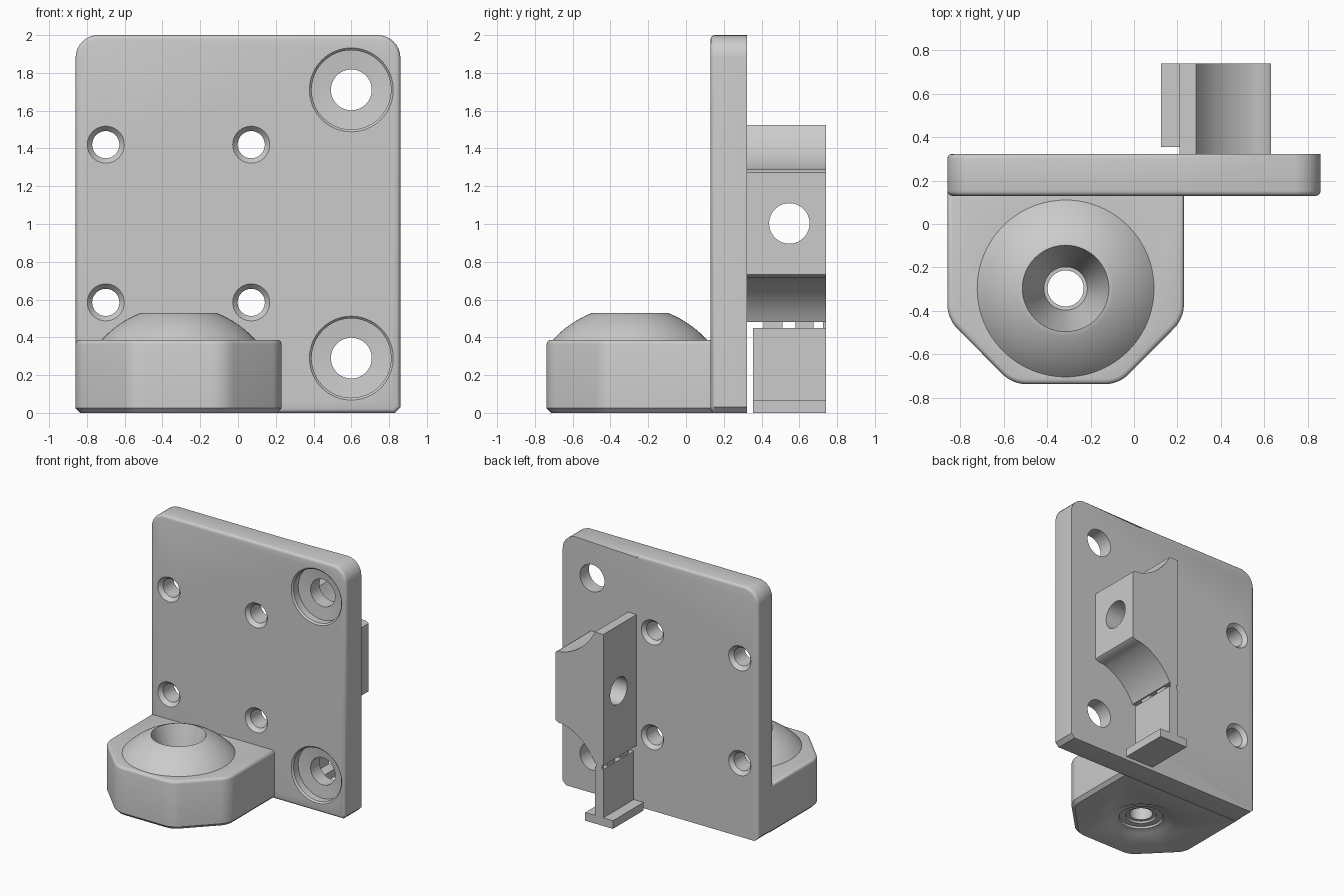
import bpy, bmesh, math
from mathutils import Vector, Matrix

if "Cube" in bpy.data.objects:
    bpy.data.objects.remove(bpy.data.objects["Cube"])

grey = bpy.data.materials.new("light_grey")
grey.use_nodes = True
colour = (0.6, 0.6, 0.6, 1)
grey.diffuse_color = colour
grey.node_tree.nodes["Principled BSDF"].inputs["Base Color"].default_value = colour


def finish(bm, name):
    bmesh.ops.recalc_face_normals(bm, faces=bm.faces)
    mesh = bpy.data.meshes.new(name)
    bm.to_mesh(mesh)
    bm.free()
    ob = bpy.data.objects.new(name, mesh)
    bpy.context.collection.objects.link(ob)
    mesh.materials.append(grey)
    return ob


def fillet(corners, steps=8):
    """Outline from (x, y, radius) corners, rounding those with a radius."""
    out = []
    for i, (x, y, r) in enumerate(corners):
        p = Vector((x, y, 0))
        if not r:
            out.append((x, y))
            continue
        a = (Vector((*corners[i - 1][:2], 0)) - p).normalized()
        b = (Vector((*corners[(i + 1) % len(corners)][:2], 0)) - p).normalized()
        half = a.angle(b) / 2
        centre = p + (a + b).normalized() * r / math.sin(half)
        t = r / math.tan(half)
        start = (p + a * t - centre).normalized()
        end = (p + b * t - centre).normalized()
        for k in range(steps + 1):
            q = centre + start.slerp(end, k / steps).normalized() * r
            out.append((q.x, q.y))
    return out


def prism(name, outline, lo, hi, upright=False, bevels=()):
    """Extrude an outline along z, or along y when upright."""
    bm = bmesh.new()
    place = (lambda u, v, w: (u, w, v)) if upright else (lambda u, v, w: (u, v, w))
    face = bm.faces.new([bm.verts.new(place(u, v, lo)) for u, v in outline])
    ext = bmesh.ops.extrude_face_region(bm, geom=[face])
    move = Vector(place(0, 0, hi - lo))
    bmesh.ops.translate(bm, vec=move, verts=[g for g in ext["geom"] if isinstance(g, bmesh.types.BMVert)])
    bmesh.ops.recalc_face_normals(bm, faces=bm.faces)
    for test, size, segments in bevels:
        edges = [e for e in bm.edges if all(test(v.co) for v in e.verts)]
        bmesh.ops.bevel(bm, geom=edges, offset=size, segments=segments, profile=0.5, affect='EDGES')
    return finish(bm, name)


def lathe(name, profile, origin, axis="Z", steps=64):
    """Spin a (radius, height) profile into a closed solid."""
    bm = bmesh.new()
    rings = [[bm.verts.new((r * math.cos(k * math.tau / steps), r * math.sin(k * math.tau / steps), h))
              for k in range(steps)] for r, h in profile]
    for low, high in zip(rings, rings[1:]):
        for k in range(steps):
            n = (k + 1) % steps
            bm.faces.new((low[k], low[n], high[n], high[k]))
    bm.faces.new(rings[0])
    bm.faces.new(rings[-1])
    turn = {"Z": Matrix.Identity(3), "Y": Matrix.Rotation(-math.pi / 2, 3, 'X'),
            "X": Matrix.Rotation(math.pi / 2, 3, 'Y')}[axis]
    bmesh.ops.transform(bm, matrix=Matrix.Translation(origin) @ turn.to_4x4(), verts=bm.verts)
    return finish(bm, name)


def combine(ob, other, operation):
    mod = ob.modifiers.new(operation, 'BOOLEAN')
    mod.operation, mod.object, mod.solver = operation, other, 'EXACT'
    bpy.ops.object.select_all(action='DESELECT')
    bpy.context.view_layer.objects.active = ob
    ob.select_set(True)
    bpy.ops.object.modifier_apply(modifier=mod.name)
    bpy.data.objects.remove(other)


# Upright mounting plate with softened front rim and partly softened back rim
front, back = 0.13, 0.323
plate_outline = fillet([(-0.83, 0, 0), (0.83, 0, 0), (0.86, 0.03, 0), (0.86, 2, 0.12),
                        (0.2, 2, 0), (-0.86, 2, 0.12), (-0.86, 0.03, 0)])
plate = prism("mounting_plate", plate_outline, front, back, True, [
    (lambda c: c.y < front + 0.001, 0.022, 3),
    (lambda c: c.y > back - 0.001 and c.x < 0.201 and c.z > 0.02, 0.022, 3)])

# Counterbored bolt holes
for z in (0.29, 1.71):
    bore = [(0.222, -0.01), (0.222, 0), (0.21, 0.012), (0.21, 0.07), (0.108, 0.08), (0.108, 0.3)]
    combine(plate, lathe("bolt_cutter", bore, (0.6, front, z), "Y"), 'DIFFERENCE')

# Small screw holes, countersunk on both sides
t = back - front
for x in (-0.7, 0.07):
    for z in (0.585, 1.42):
        bore = [(0.108, -0.01), (0.098, 0), (0.072, 0.03), (0.072, t - 0.03), (0.098, t), (0.108, t + 0.01)]
        combine(plate, lathe("screw_cutter", bore, (x, front, z), "Y", 40), 'DIFFERENCE')

# Forward arm with clipped corners
mid, depth = -0.315, -0.297
top = 0.387
arm_outline = fillet([(-0.86, 0.17, 0), (-0.86, -0.435, 0.16), (-0.56, -0.738, 0.16),
                      (-0.07, -0.738, 0.16), (0.23, -0.435, 0.16), (0.23, 0.17, 0)])
arm = prism("arm", arm_outline, 0, top, False, [
    (lambda c: c.z < 0.001, 0.025, 1),
    (lambda c: c.z > top - 0.001, 0.022, 3)])

# Domed boss on the arm, then the flared bore through both
radius, low = 0.551, 0.016
dome = [(0.41, 0.36)]
for k in range(11):
    r = 0.41 - 0.21 * k / 10
    dome.append((r, low + math.sqrt(radius ** 2 - r ** 2)))
combine(arm, lathe("domed_boss", dome, (mid, depth, 0), "Z", 96), 'UNION')
flare = [(0.265, -0.01), (0.255, 0), (0.21, 0.025), (0.16, 0.035), (0.155, 0.05), (0.11, 0.051),
         (0.105, 0.065), (0.083, 0.066), (0.083, 0.2), (0.1, 0.201), (0.11, 0.24), (0.2, 0.532), (0.203, 0.56)]
combine(arm, lathe("flare_cutter", flare, (mid, depth, 0), "Z", 96), 'DIFFERENCE')

# Rear lug: flat web with scooped shoulders, mirrored about its middle
centre = 1.003
half = [(0.632, 0.27), (0.61, 0.285)]
sweep, first = 0.432, math.radians(15)
for k in range(13):
    a = first + math.radians(50) * k / 12
    half.append((0.565 - sweep * (math.sin(a) - math.sin(first)),
                 0.287 + sweep * (math.cos(first) - math.cos(a))))
half.append((0.21, 0.522))
lug_outline = [(x, centre + h) for x, h in half] + [(x, centre - h) for x, h in reversed(half)]
lug = prism("rear_lug", lug_outline, 0.32, 0.74, True)
combine(lug, lathe("lug_cutter", [(0.107, 0), (0.107, 1)], (0, 0.547, centre), "X"), 'DIFFERENCE')


def box(name, x0, x1, y0, y1, z0, z1):
    return prism(name, [(x0, y0), (x1, y0), (x1, y1), (x0, y1)], z0, z1)


# Breakaway support under the lug
parts = [plate, arm, lug,
         box("support_stem", 0.21, 0.285, 0.355, 0.74, 0.06, 0.45),
         box("support_foot", 0.125, 0.37, 0.355, 0.74, 0, 0.065)]
for y0, y1 in ((0.41, 0.46), (0.46, 0.51), (0.58, 0.675), (0.725, 0.74)):
    parts.append(box("support_tab", 0.22, 0.275, y0, y1, 0.445, 0.49))

# Smooth curved surfaces, keep hard edges
bpy.ops.object.select_all(action='DESELECT')
for ob in parts:
    ob.select_set(True)
bpy.context.view_layer.objects.active = plate
bpy.ops.object.shade_smooth_by_angle(angle=math.radians(32))
